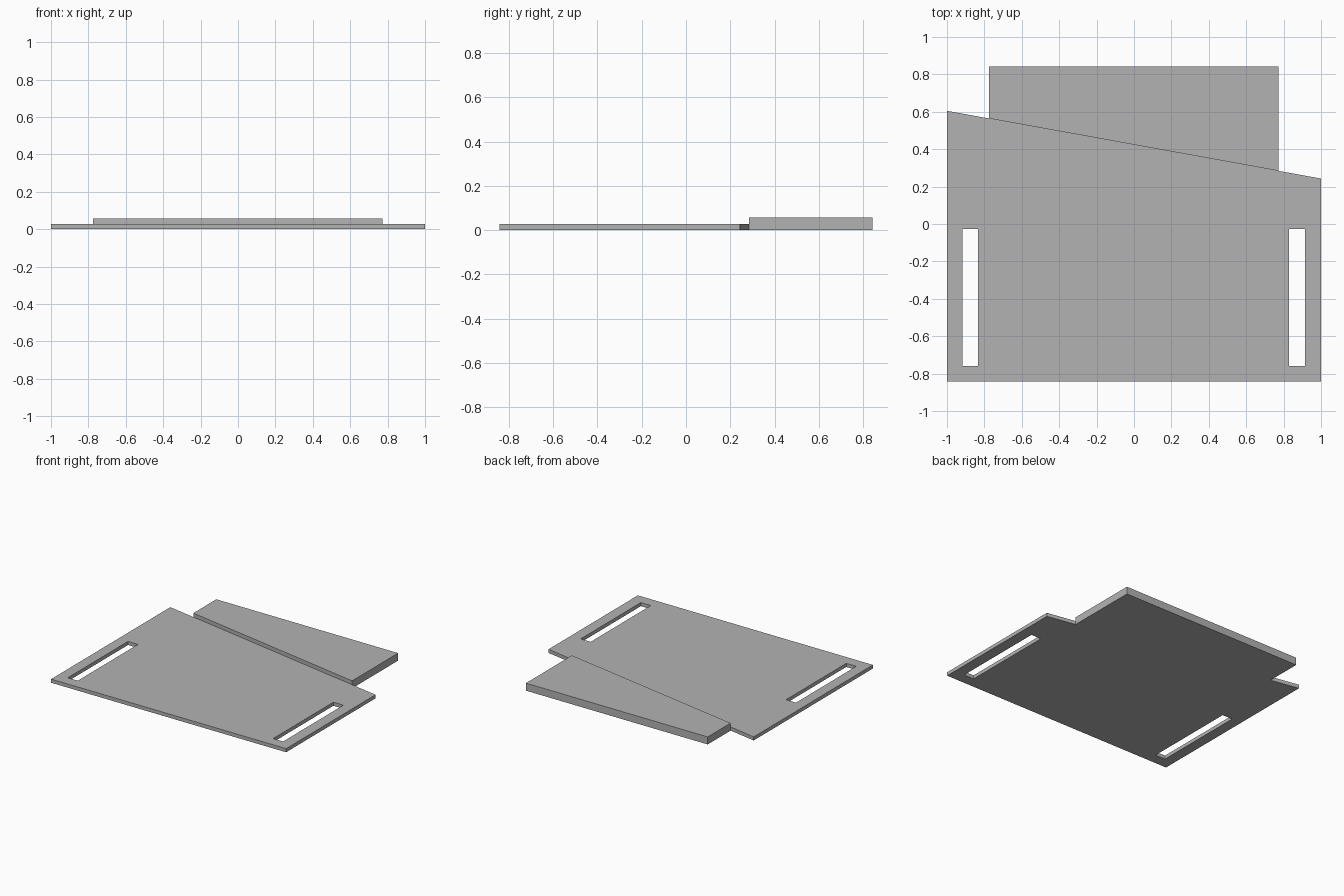
import bpy
import bmesh

cube = bpy.data.objects.get("Cube")
if cube:
    bpy.data.objects.remove(cube, do_unlink=True)

grey = bpy.data.materials.new("plain_grey")
grey.use_nodes = True
colour = (0.45, 0.45, 0.45, 1)
grey.diffuse_color = colour
grey.node_tree.nodes["Principled BSDF"].inputs["Base Color"].default_value = colour

FRONT, BACK = -0.843, 0.843
PLATE_TOP, BLOCK_TOP = 0.028, 0.058


def slanted_y(x):
    """Height of the slanted back edge of the plate."""
    return 0.424 - 0.181 * x


def prism(name, outline, bottom, top):
    """Extrude a flat outline between two heights."""
    bm = bmesh.new()
    face = bm.faces.new([bm.verts.new((x, y, bottom)) for x, y in outline])
    extruded = bmesh.ops.extrude_face_region(bm, geom=[face])["geom"]
    verts = [v for v in extruded if isinstance(v, bmesh.types.BMVert)]
    bmesh.ops.translate(bm, verts=verts, vec=(0, 0, top - bottom))
    bmesh.ops.recalc_face_normals(bm, faces=bm.faces)
    mesh = bpy.data.meshes.new(name)
    bm.to_mesh(mesh)
    bm.free()
    mesh.materials.append(grey)
    obj = bpy.data.objects.new(name, mesh)
    bpy.context.collection.objects.link(obj)
    return obj


def combine(target, tool, operation):
    """Apply a boolean and discard the tool."""
    mod = target.modifiers.new(operation.title(), 'BOOLEAN')
    mod.operation = operation
    mod.solver = 'EXACT'
    mod.object = tool
    bpy.context.view_layer.objects.active = target
    bpy.ops.object.modifier_apply(modifier=mod.name)
    bpy.data.objects.remove(tool, do_unlink=True)


# Thin base plate with a slanted back edge
plate = prism("base_plate", [(-1, FRONT), (1, FRONT), (1, slanted_y(1)), (-1, slanted_y(-1))],
              0, PLATE_TOP)

# Thicker block that meets the slanted edge
left, right = 0.772, -0.775
block = prism("raised_block", [(right, slanted_y(right)), (left, slanted_y(left)),
                               (left, BACK), (right, BACK)], 0, BLOCK_TOP)
combine(plate, block, 'UNION')

# Long slot through each side of the plate
for x0, x1 in ((-0.918, -0.833), (0.83, 0.915)):
    slot = prism("slot_cutter", [(x0, -0.758), (x1, -0.758), (x1, -0.026), (x0, -0.026)], -0.1, 0.1)
    slot.hide_render = True
    combine(plate, slot, 'DIFFERENCE')
